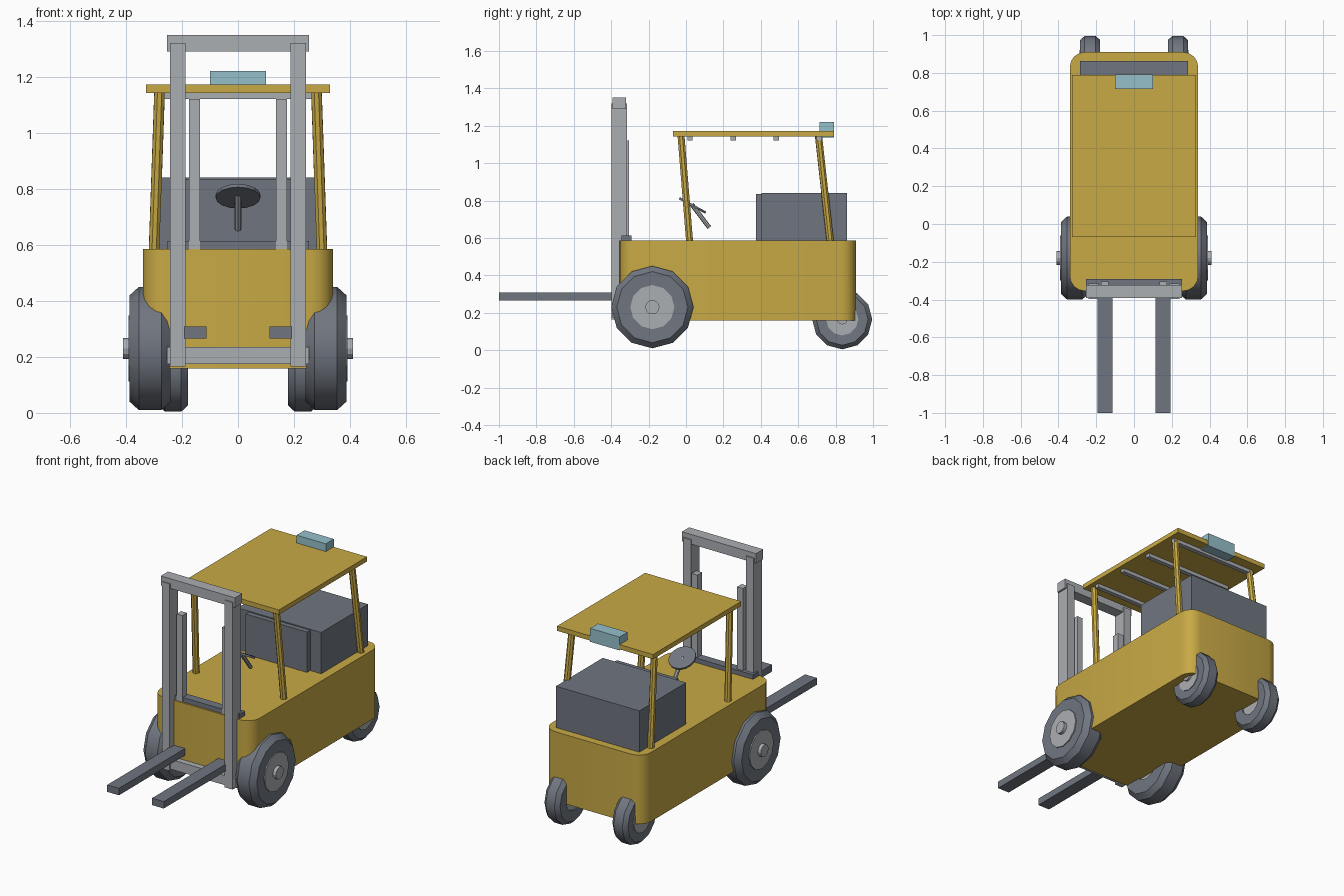
import bpy, bmesh
from math import radians, pi
from mathutils import Vector, Matrix

if "Cube" in bpy.data.objects:
    bpy.data.objects.remove(bpy.data.objects["Cube"], do_unlink=True)


def material(name, rgb):
    m = bpy.data.materials.new(name)
    m.use_nodes = True
    m.diffuse_color = (*rgb, 1)
    m.node_tree.nodes["Principled BSDF"].inputs["Base Color"].default_value = (*rgb, 1)
    return m


YELLOW = material("yellow paint", (0.58, 0.40, 0.06))
DARK = material("dark grey", (0.163, 0.181, 0.216))
STEEL = material("light grey steel", (0.41, 0.425, 0.45))
BLUE = material("pale blue glass", (0.30, 0.53, 0.59))


def finish(name, bm, mat, smooth=None):
    bmesh.ops.recalc_face_normals(bm, faces=bm.faces)
    mesh = bpy.data.meshes.new(name)
    bm.to_mesh(mesh)
    bm.free()
    mesh.materials.append(mat)
    ob = bpy.data.objects.new(name, mesh)
    bpy.context.collection.objects.link(ob)
    if smooth:
        bpy.ops.object.select_all(action='DESELECT')
        ob.select_set(True)
        bpy.context.view_layer.objects.active = ob
        bpy.ops.object.shade_smooth_by_angle(angle=radians(smooth))
    return ob


def box(name, mat, x, y, z, corner=0):
    """Box from (min, max) ranges, with optional rounded upright edges."""
    bm = bmesh.new()
    bmesh.ops.create_cube(bm, size=1)
    for v in bm.verts:
        v.co = [r[0] if c < 0 else r[1] for c, r in zip(v.co, (x, y, z))]
    if corner:
        upright = [e for e in bm.edges
                   if abs(e.verts[0].co.z - e.verts[1].co.z) > 0.01]
        bmesh.ops.bevel(bm, geom=upright, offset=corner, segments=4,
                        profile=0.5, affect='EDGES')
    return finish(name, bm, mat, 35 if corner else None)


def rod(name, mat, a, b, radius, sides=8, smooth=None):
    """Cylinder between two points."""
    a, b = Vector(a), Vector(b)
    turn = (b - a).to_track_quat('Z', 'Y').to_matrix().to_4x4()
    bm = bmesh.new()
    bmesh.ops.create_cone(bm, cap_ends=True, segments=sides, radius1=radius,
                          radius2=radius, depth=(b - a).length,
                          matrix=Matrix.Translation((a + b) / 2) @ turn)
    return finish(name, bm, mat, smooth)


def wheel(name, side, x, y, z, s):
    """Lathed tyre with a hub plate and cap; s scales the whole wheel."""
    profile = [(-0.07, 0.10), (-0.073, 0.19), (-0.04, 0.22),
               (0.04, 0.22), (0.073, 0.19), (0.07, 0.10)]
    bm = bmesh.new()
    ring = [bm.verts.new((px * s, 0, r * s)) for px, r in profile]
    edges = [bm.edges.new((p, q)) for p, q in zip(ring, ring[1:] + ring[:1])]
    bmesh.ops.spin(bm, geom=ring + edges, cent=(0, 0, 0), axis=(1, 0, 0),
                   angle=2 * pi, steps=12, use_duplicate=False)
    bmesh.ops.remove_doubles(bm, verts=bm.verts, dist=0.0005)
    bmesh.ops.translate(bm, verts=bm.verts, vec=(side * x, y, z))
    finish(name + "_tyre", bm, DARK, 35)
    for part, radius, reach in (("hub", 0.118, 0.077), ("hub_cap", 0.038, 0.097)):
        rod(name + "_" + part, STEEL, (side * (x - 0.06 * s), y, z),
            (side * (x + reach * s), y, z), radius * s, 12)


# Chassis and engine compartment
box("body", YELLOW, (-0.34, 0.34), (-0.355, 0.91), (0.158, 0.585), 0.08)
box("engine_cover", DARK, (-0.285, 0.285), (0.405, 0.862), (0.58, 0.84))
box("seat_back", DARK, (-0.21, 0.21), (0.374, 0.41), (0.58, 0.834))

# Overhead guard
box("roof", YELLOW, (-0.328, 0.328), (-0.07, 0.79), (1.143, 1.172))
for i in range(4):
    y = 0.022 + 0.23 * i
    box(f"roof_bar_{i + 1}", STEEL, (-0.3, 0.3), (y - 0.014, y + 0.014), (1.121, 1.144))
box("roof_light", BLUE, (-0.1, 0.1), (0.714, 0.792), (1.137, 1.22))

# Mast cross members
box("mast_top_bar", STEEL, (-0.253, 0.253), (-0.392, -0.322), (1.29, 1.35))
box("mast_bottom_bar", STEEL, (-0.253, 0.253), (-0.392, -0.322), (0.175, 0.235))
box("mast_mount", DARK, (-0.253, 0.253), (-0.345, -0.292), (0.572, 0.613))

# Paired parts
for side, label in ((1, "left"), (-1, "right")):
    def span(a, b):
        return tuple(sorted((side * a, side * b)))

    wheel(label + "_front_wheel", side, 0.314, -0.18, 0.23, 1.0)
    wheel(label + "_rear_wheel", side, 0.232, 0.835, 0.165, 0.73)
    box(label + "_mast_upright", STEEL, span(0.188, 0.242), (-0.398, -0.315), (0.165, 1.32))
    box(label + "_lift_rail", STEEL, span(0.135, 0.175), (-0.35, -0.305), (0.23, 1.12))
    box(label + "_fork", DARK, span(0.113, 0.193), (-1.0, -0.33), (0.265, 0.308))
    rod(label + "_front_post", YELLOW, (side * 0.30, 0.02, 0.57),
        (side * 0.28, -0.027, 1.15), 0.02)
    rod(label + "_rear_post", YELLOW, (side * 0.30, 0.772, 0.57),
        (side * 0.28, 0.708, 1.15), 0.02)

# Steering
rod("steering_column", STEEL, (0, 0.125, 0.655), (0, 0.03, 0.78), 0.012)
rod("steering_wheel", DARK, (0, 0.032, 0.768), (0, 0.038, 0.779), 0.08, 16)
